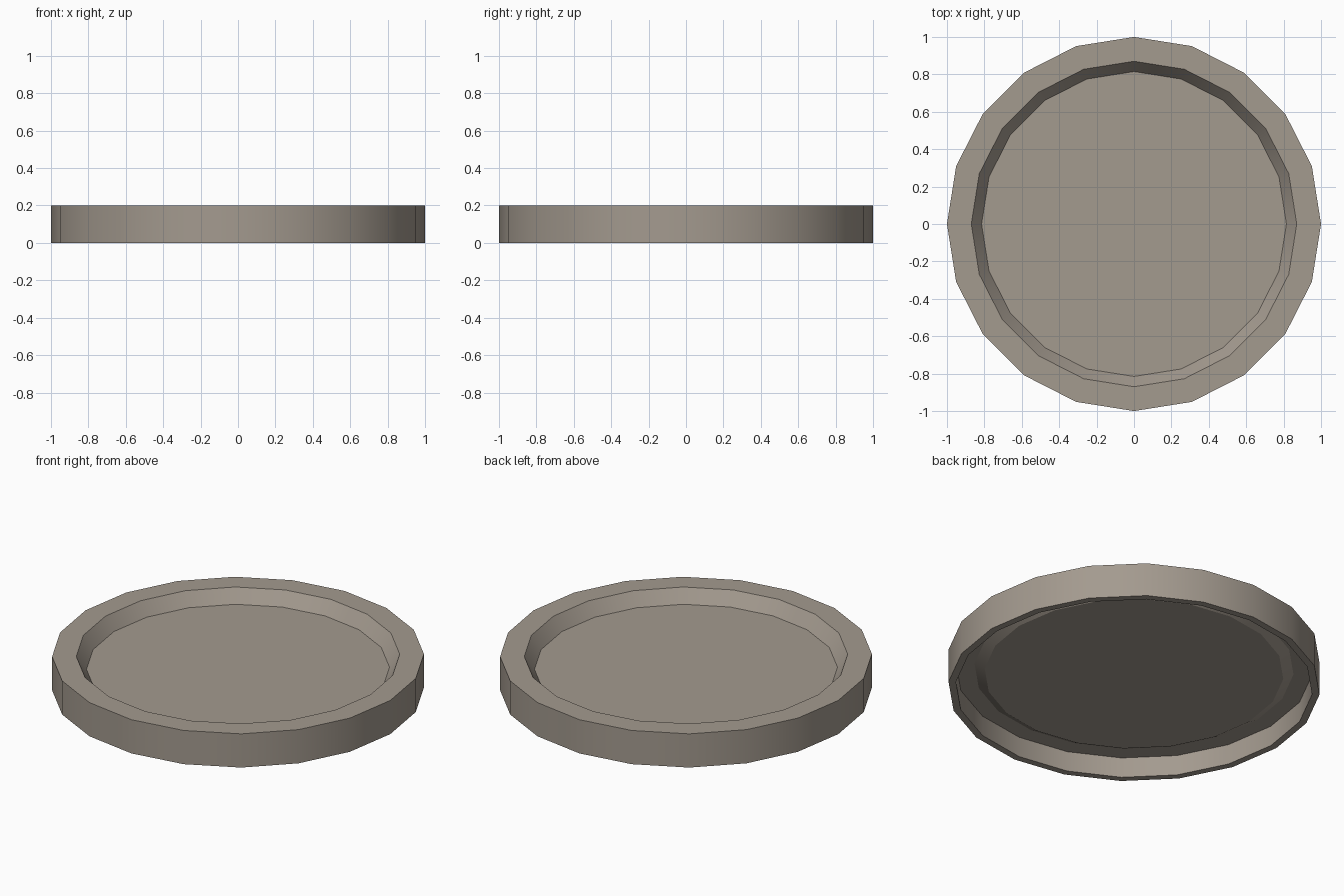
import bpy, bmesh, math

if "Cube" in bpy.data.objects:
    bpy.data.objects.remove(bpy.data.objects["Cube"])

SIDES = 20

# Single warm grey colour
stone = bpy.data.materials.new("warm_grey")
stone.diffuse_color = (0.37, 0.325, 0.275, 1.0)
stone.use_nodes = True
stone.node_tree.nodes["Principled BSDF"].inputs["Base Color"].default_value = stone.diffuse_color

# Section from the underside centre, round the rim, to the tray floor centre (radius, z)
profile = [
    (0.805, 0.09), (0.86, 0.12),    # raised underside panel
    (0.96, 0.12), (0.96, 0.0),      # inside of the foot ring
    (1.0, 0.0), (1.0, 0.2),         # outer wall
    (0.87, 0.2), (0.815, 0.123),    # flat rim and sloped recess
]

bm = bmesh.new()
rings = []
for r, z in profile:
    rings.append([bm.verts.new((r * math.cos(2 * math.pi * i / SIDES),
                                r * math.sin(2 * math.pi * i / SIDES), z))
                  for i in range(SIDES)])
for a, b in zip(rings, rings[1:]):
    for i in range(SIDES):
        j = (i + 1) % SIDES
        bm.faces.new((a[i], a[j], b[j], b[i]))

# Underside panel and tray floor
bm.faces.new(rings[0][::-1])
bm.faces.new(rings[-1])
bmesh.ops.recalc_face_normals(bm, faces=bm.faces[:])

mesh = bpy.data.meshes.new("round_tray")
bm.to_mesh(mesh)
bm.free()
mesh.materials.append(stone)
tray = bpy.data.objects.new("round_tray", mesh)
bpy.context.collection.objects.link(tray)

# Smooth round the walls, sharp at the rim edges
bpy.context.view_layer.objects.active = tray
tray.select_set(True)
bpy.ops.object.shade_smooth_by_angle(angle=math.radians(25))
